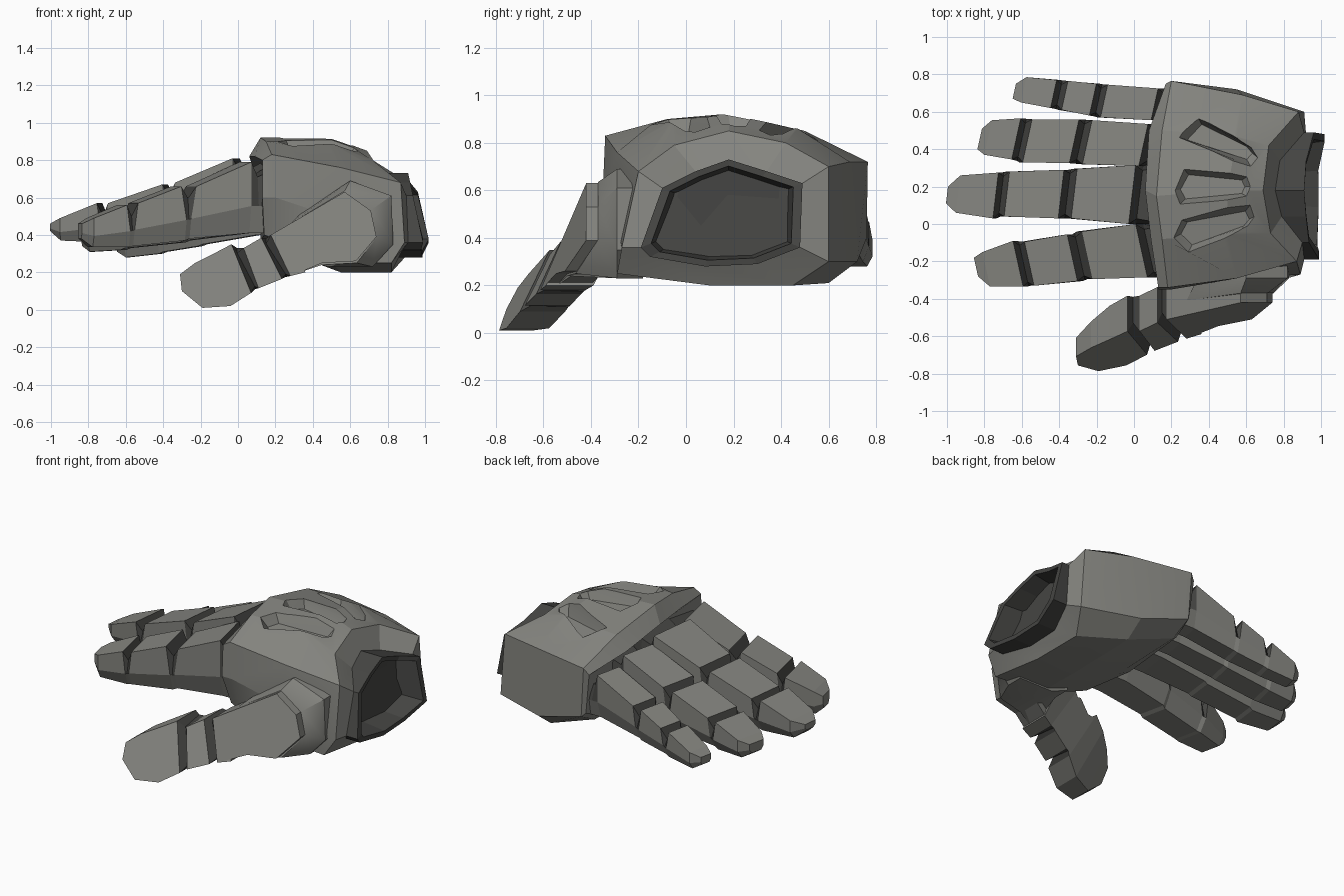
import bpy, bmesh, math
from mathutils import Vector

if "Cube" in bpy.data.objects:
    bpy.data.objects.remove(bpy.data.objects["Cube"])


def material(name, rgb):
    m = bpy.data.materials.new(name)
    m.diffuse_color = (*rgb, 1)
    m.use_nodes = True
    m.node_tree.nodes["Principled BSDF"].inputs["Base Color"].default_value = m.diffuse_color
    return m


GREY = material("warm grey", (0.235, 0.235, 0.215))
DARK = material("dark grey", (0.06, 0.06, 0.056))


def loft(name, rings, dark=(), sides=None, cap_dark=(False, False), angle=None):
    """Skin a list of closed rings; spans in 'dark' are dark on the given sides."""
    bm = bmesh.new()
    vs = [[bm.verts.new(p) for p in r] for r in rings]
    n = len(rings[0])
    for i in range(len(vs) - 1):
        for j in range(n):
            k = (j + 1) % n
            f = bm.faces.new((vs[i][j], vs[i][k], vs[i + 1][k], vs[i + 1][j]))
            f.material_index = int(i in dark and (sides is None or j in sides))
    for ring, d in ((vs[0], cap_dark[0]), (vs[-1], cap_dark[1])):
        bm.faces.new(ring).material_index = int(d)
    bmesh.ops.recalc_face_normals(bm, faces=bm.faces)
    me = bpy.data.meshes.new(name)
    bm.to_mesh(me)
    bm.free()
    me.materials.append(GREY)
    me.materials.append(DARK)
    ob = bpy.data.objects.new(name, me)
    bpy.context.collection.objects.link(ob)
    if angle:
        smooth(ob, angle)
    return ob


def smooth(ob, angle):
    bpy.ops.object.select_all(action='DESELECT')
    ob.select_set(True)
    bpy.context.view_layer.objects.active = ob
    bpy.ops.object.shade_smooth_by_angle(angle=math.radians(angle))


# Palm: rings from the knuckle face back to the wrist
knuckle_face = [(.14, -.27, .40), (.13, -.35, .60), (.13, -.34, .80), (.09, -.08, .82), (.06, .18, .82),
                (.08, .50, .76), (.17, .75, .68), (.20, .74, .42), (.18, .60, .36), (.12, .10, .37)]
knuckle_edge = [(.22, -.28, .37), (.20, -.35, .60), (.18, -.34, .83), (.15, -.08, .90), (.12, .15, .92),
                (.15, .50, .85), (.20, .765, .72), (.22, .76, .40), (.22, .62, .33), (.20, .10, .33)]
middle = [(.50, -.26, .25), (.50, -.30, .50), (.55, -.29, .76), (.50, -.06, .89), (.50, .18, .92),
          (.55, .47, .86), (.58, .69, .72), (.55, .72, .30), (.55, .60, .21), (.55, .15, .20)]
rear = [(.82, -.29, .25), (.89, -.27, .36), (.87, -.20, .68), (.73, -.05, .79), (.69, .18, .85),
        (.72, .42, .80), (.88, .60, .70), (.91, .60, .30), (.82, .45, .20), (.82, .10, .20)]
collar = [(.88, -.15, .32), (.91, -.19, .36), (.90, -.10, .61), (.79, .04, .68), (.755, .18, .73),
          (.78, .34, .68), (.91, .49, .63), (.92, .48, .36), (.86, .30, .29), (.86, .08, .28)]
palm = loft("palm", [knuckle_face, knuckle_edge, middle, rear, collar])

# Wrist cuff: tube rising out of the palm with a deep recess
centre = Vector((.9, .17, .50))


def shrink(ring, s, x=None):
    out = []
    for p in ring:
        q = centre + (Vector(p) - centre) * s
        out.append((p[0] if x is None else x, q.y, q.z))
    return out


rim = [(.91 + .19 * (.73 - z) / .37 * .42 + .03 * (y > .4) - .02 * (z < .33), y, z)
       for x, y, z in collar]
root = [(x - .03, y, z) for x, y, z in collar]
loft("wrist_cuff", [root, rim, shrink(rim, .88), shrink(rim, .80, .80)],
     dark=(0, 1, 2), cap_dark=(True, True))

# The palm wall inside the cuff is cut away so that the recess stays open
cutters = [loft("wrist_cutter", [shrink(collar, .86, .77), shrink(collar, .86, 1.1)])]

# Tapered slots sunk along the back of the hand
slots = [
    [(.25, .46), (.34, .575), (.62, .41), (.655, .36), (.62, .315)],
    [(.22, .18), (.27, .29), (.60, .25), (.62, .20), (.60, .15), (.25, .11)],
    [(.22, -.07), (.26, .02), (.62, .10), (.645, .04), (.61, -.01), (.29, -.15)],
]


def back_z(x, y):
    return .92 - .25 * max(0, y - .18) - .12 * max(0, .18 - y) - .35 * max(0, x - .5)


for i, poly in enumerate(slots):
    cx = sum(p[0] for p in poly) / len(poly)
    cy = sum(p[1] for p in poly) / len(poly)
    rings = []
    for s, dz in ((.72, -.055), (1.02, 0), (1.25, .05)):
        pts = [(cx + (x - cx) * (1 + (s - 1) * .5), cy + (y - cy) * s) for x, y in poly]
        rings.append([(x, y, back_z(x, y) + dz) for x, y in pts])
    cutters.append(loft("slot_cutter_%d" % i, rings))

bpy.context.view_layer.objects.active = palm
for c in cutters:
    mod = palm.modifiers.new("cut", 'BOOLEAN')
    mod.operation = 'DIFFERENCE'
    mod.solver = 'EXACT'
    mod.object = c
    bpy.ops.object.modifier_apply(modifier=mod.name)
    bpy.data.objects.remove(c)
smooth(palm, 16)


# Fingers: three segments with dark V joints that close half way down the sides
def finger(name, skew, stations):
    def ring(x, y0, y1, top, bot, dip=0.0, xm=None):
        w, yc = y1 - y0, (y0 + y1) / 2
        zm = bot + (top - bot) * .38
        xm = x if xm is None else xm
        e = dip * .35
        pts = [(x, y0 + e, top - dip), (x, y1 - e, top - dip), (xm, y1, zm),
               (xm, y1 - w * .17, bot), (xm, y0 + w * .17, bot), (xm, y0, zm)]
        return [(px + skew * (y - yc), y, z) for px, y, z in pts]

    x, *rest = stations[0]
    rings = [ring(x + .20, *rest), ring(x + .10, *rest, .05), ring(x + .04, *rest, .08)]
    dark = [0, 1, 2]
    for i, s in enumerate(stations):
        if i in (1, 3):
            mid = [(a + b) / 2 for a, b in zip(s, stations[i + 1])]
            dark += [len(rings), len(rings) + 1]
            rings.append(ring(*s, xm=mid[0] - .012 + .024))
            rings[-1] = ring(*s, xm=mid[0] + .012)
            rings.append(ring(*mid, .065))
        elif i in (2, 4):
            rings.append(ring(*s, xm=mid[0] - .012))
        else:
            rings.append(ring(*s))
    loft(name, rings, dark, (0, 1, 5), (True, False))


# each station: x, y low, y high, top, bottom
finger("index_finger", -.22, [
    (.04, -.285, .00, .79, .41), (-.25, -.295, -.04, .66, .38), (-.33, -.305, -.055, .66, .37),
    (-.56, -.33, -.095, .57, .34), (-.62, -.335, -.09, .56, .335), (-.79, -.335, -.15, .49, .335),
    (-.845, -.28, -.18, .46, .38)])
finger("middle_finger", .12, [
    (-.01, .00, .315, .81, .44), (-.32, .03, .295, .68, .41), (-.39, .03, .29, .67, .40),
    (-.68, .04, .28, .57, .37), (-.74, .03, .275, .57, .36), (-.94, .06, .26, .49, .37),
    (-1.0, .11, .20, .46, .42)])
finger("ring_finger", .22, [
    (.05, .31, .535, .75, .41), (-.25, .32, .555, .63, .37), (-.32, .325, .56, .62, .36),
    (-.57, .33, .56, .52, .33), (-.63, .345, .565, .51, .32), (-.78, .37, .555, .43, .31),
    (-.825, .40, .51, .40, .34)])
finger("little_finger", .22, [
    (.11, .555, .725, .68, .40), (-.16, .57, .745, .56, .35), (-.22, .58, .75, .55, .34),
    (-.37, .61, .765, .48, .31), (-.43, .62, .77, .47, .30), (-.59, .65, .785, .39, .28),
    (-.64, .67, .75, .36, .31)])


# Thumb: sections on a leaning outer plane, with the thickness going inward
def plane_y(x, z):
    return min(-.76 + .55 * z + .17 * x, -.42)


def thumb_ring(top, bottom, depth, dip=0.0):
    (tx, tz), (bx, bz) = top, bottom
    ty, by = plane_y(tx, tz), plane_y(bx, bz)
    return [(tx, ty + dip, tz - dip * .5), (bx, by + dip, bz + dip * .3),
            (bx, by + depth, bz), (tx, ty + depth, tz)]


loft("thumb", [thumb_ring(*r) for r in [
    ((.30, .46), (.36, .20), .20), ((.175, .40), (.28, .18), .19), ((.15, .38), (.255, .175), .19, .05),
    ((.125, .385), (.235, .165), .19), ((.03, .33), (.11, .115), .19), ((-.005, .33), (.09, .11), .19, .05),
    ((-.035, .35), (.07, .09), .19), ((-.13, .30), (-.04, .02), .18), ((-.23, .25), (-.19, .01), .14),
    ((-.31, .19), (-.30, .10), .10)]], dark=(1, 2, 4, 5), sides=(0, 1, 3))

base = [(.175, .40), (.57, .63), (.71, .53), (.74, .39), (.63, .26), (.45, .25), (.28, .18)]
loft("thumb_base", [[(x, plane_y(x, z) + d, z) for x, z in base] for d in (0, .19)])

# Thumb mount: bulge joining the thumb base to the side of the palm
mount_out = [(.28, .46), (.57, .635), (.715, .535), (.745, .39), (.635, .25), (.45, .24), (.33, .20)]
mount_in = [(.34, .52), (.60, .69), (.82, .61), (.83, .35), (.72, .23), (.48, .23), (.36, .28)]
loft("thumb_mount", [[(x, plane_y(x, z) + .05, z) for x, z in mount_out],
                     [(x, -.29, z) for x, z in mount_in],
                     [(x, -.18, z) for x, z in mount_in]], angle=35)
